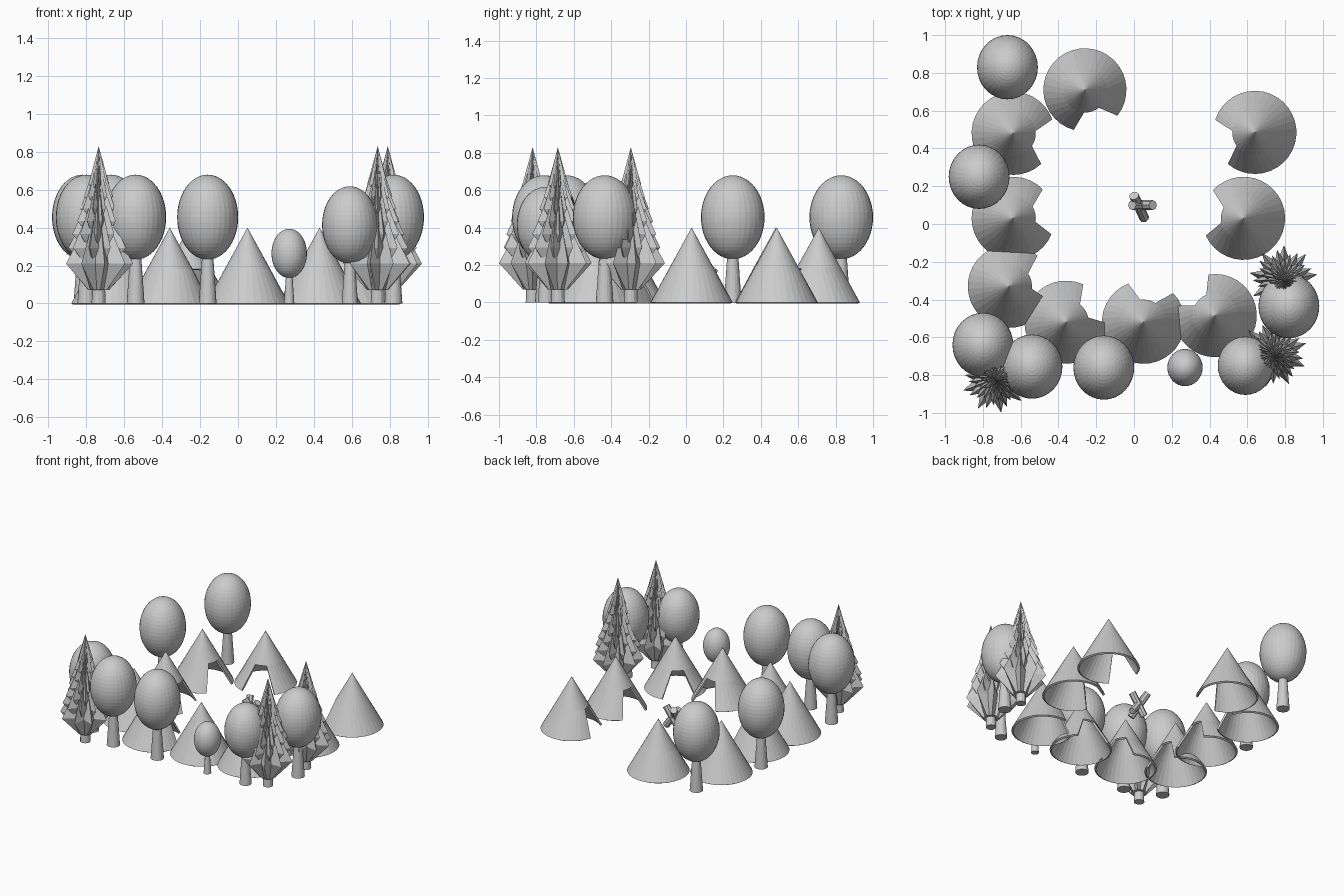
import bpy, bmesh
from math import sin, cos, pi, radians
from mathutils import Vector

if "Cube" in bpy.data.objects:
    bpy.data.objects.remove(bpy.data.objects["Cube"])


def finish(bm, name, loc=(0, 0, 0), rot=0):
    me = bpy.data.meshes.new(name)
    bm.to_mesh(me)
    bm.free()
    ob = bpy.data.objects.new(name, me)
    bpy.context.collection.objects.link(ob)
    ob.location = loc
    ob.rotation_euler[2] = rot
    return ob


def polar(r, a, z):
    return (r * cos(a), r * sin(a), z)


# Conical tent: thin shell with a tapered doorway facing local +x
def tent(x, y, facing, n=28, R=0.22, H=0.40, door_r=0.12):
    bm = bmesh.new()

    def arc(r, gap, count):
        z = H * (1 - r / R)
        return [bm.verts.new(polar(r, gap + (2 * pi - 2 * gap) * k / count, z))
                for k in range(count + 1)]

    low = arc(R, radians(33.5), n)
    mid = arc(door_r, radians(20), n)
    lintel = [bm.verts.new(polar(door_r, radians(a), H * (1 - door_r / R)))
              for a in (-10, 0, 10)]
    apex = bm.verts.new((0, 0, H))
    for k in range(n):
        bm.faces.new((low[k], low[k + 1], mid[k + 1], mid[k]))
    ring = mid + lintel
    for k in range(len(ring)):
        bm.faces.new((ring[k], ring[(k + 1) % len(ring)], apex))
    ob = finish(bm, "tent", (x, y, 0), radians(facing))
    m = ob.modifiers.new("cloth", 'SOLIDIFY')
    m.thickness = 0.014
    m.offset = -1


def log(name, p, q, r1, r2, sides):
    p, q = Vector(p), Vector(q)
    bm = bmesh.new()
    bmesh.ops.create_cone(bm, cap_ends=True, segments=sides, radius1=r1,
                          radius2=r2, depth=(q - p).length)
    ob = finish(bm, name, (p + q) / 2)
    ob.rotation_euler = (q - p).to_track_quat('Z', 'Y').to_euler()


# Broadleaf tree: oval crown on a tapered trunk
def round_tree(x, y, s=1.0):
    log("round_tree_trunk", (x, y, 0), (x, y, 0.27 * s), 0.047 * s, 0.028 * s, 20)
    bm = bmesh.new()
    bmesh.ops.create_uvsphere(bm, u_segments=32, v_segments=24, radius=1)
    bmesh.ops.scale(bm, verts=bm.verts, vec=(0.161 * s, 0.17 * s, 0.224 * s))
    finish(bm, "round_tree_crown", (x, y, 0.455 * s))


# Pine: stacked star-shaped tiers
def pine(x, y, rot, n=9):
    log("pine_trunk", (x, y, 0), (x, y, 0.2), 0.037, 0.03, 12)
    bm = bmesh.new()
    tiers = 8
    for i in range(tiers):
        t = i / (tiers - 1)
        z = 0.21 + 0.48 * t ** 0.9
        r = 0.182 * (1 - t) + 0.035 * t
        drop = 0.14 * (1 - t) + 0.03 * t
        top = bm.verts.new((0, 0, min(0.83, z + 0.34 - 0.15 * t)))
        star, hub = [], []
        for k in range(2 * n):
            a = pi * k / n + i * 0.5 * pi / n * 1.3
            star.append(bm.verts.new(polar(r * (0.56 if k % 2 else 1), a, z)))
            hub.append(bm.verts.new(polar(r * 0.3, a, z - drop)))
        for k in range(2 * n):
            j = (k + 1) % (2 * n)
            bm.faces.new((star[k], star[j], top))
            bm.faces.new((hub[k], hub[j], star[j], star[k]))
        bm.faces.new(hub[::-1])
    finish(bm, "pine_foliage", (x, y, 0), rot)


# Ring of tents around the fire: x, y, doorway direction
for spec in [(-0.26, 0.71, -72), (-0.64, 0.48, -14), (-0.64, 0.03, 11),
             (-0.66, -0.33, 14), (-0.36, -0.52, 32), (0.05, -0.52, 78),
             (0.43, -0.485, 133), (0.58, 0.03, 171), (0.64, 0.485, 196)]:
    tent(*spec)

for spec in [(-0.67, 0.83), (-0.82, 0.25), (-0.80, -0.64), (-0.54, -0.755),
             (-0.16, -0.76), (0.27, -0.76, 0.58), (0.59, -0.75, 0.91),
             (0.82, -0.435)]:
    round_tree(*spec)

for spec in [(-0.735, -0.82, 0.0), (0.79, -0.295, 0.15), (0.737, -0.685, 0.3)]:
    pine(*spec)

# Campfire: crossed leaning logs
log("campfire_log", (-0.01, 0.10, 0.02), (0.10, 0.10, 0.17), 0.026, 0.026, 8)
log("campfire_log", (0.10, 0.10, 0.02), (-0.01, 0.10, 0.17), 0.026, 0.026, 8)
log("campfire_log", (0.055, 0.03, 0.02), (0.0, 0.15, 0.18), 0.026, 0.026, 8)
